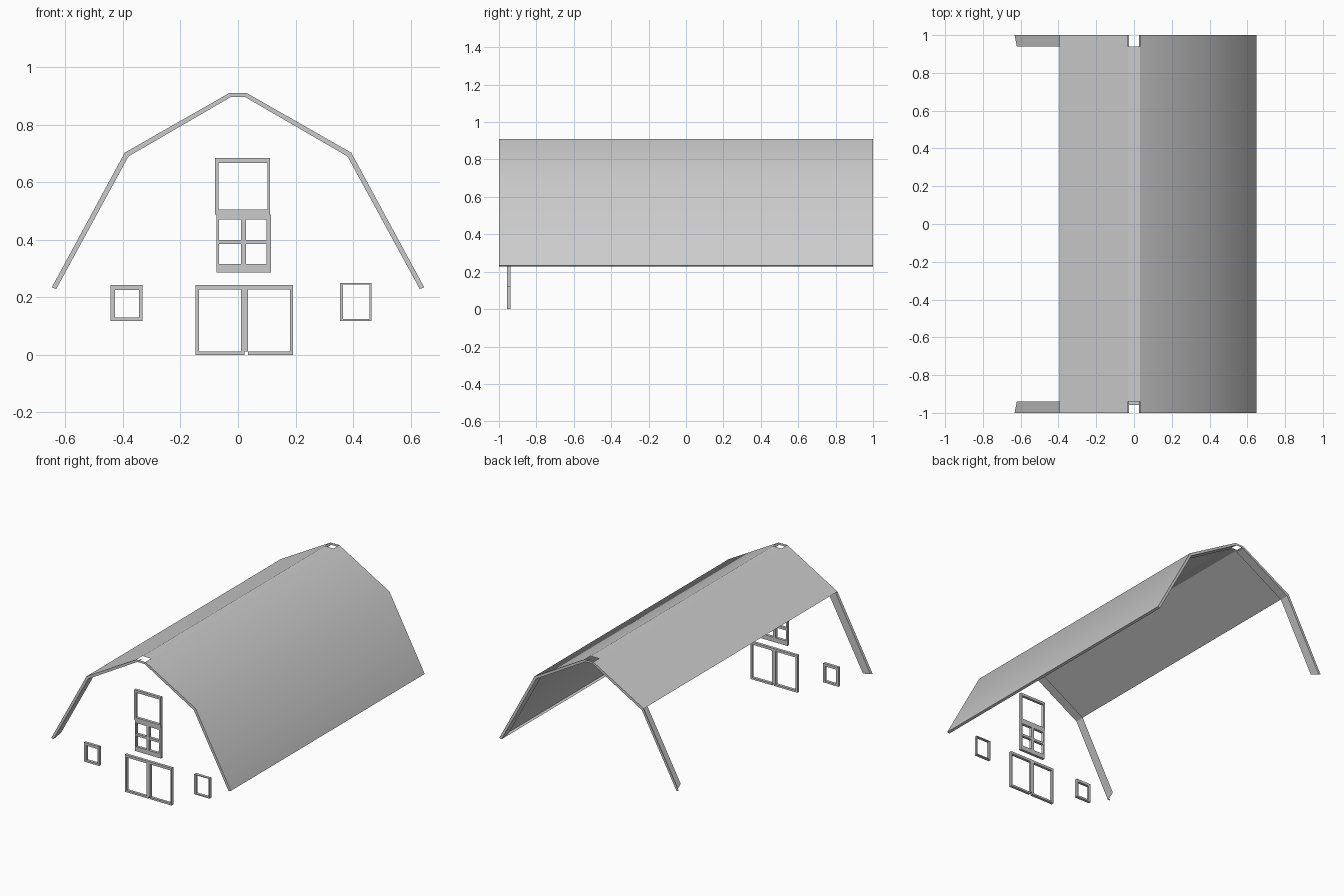
import bpy, bmesh, math
from mathutils import Vector

if "Cube" in bpy.data.objects:
    bpy.data.objects.remove(bpy.data.objects["Cube"])

END, SOFFIT = 1.0, 0.94
half_outer = [(0.648, 0.234), (0.394, 0.703), (0.031, 0.910)]
half_inner = [(0.632, 0.229), (0.381, 0.690), (0.026, 0.896)]


def mirrored(half):
    return [(-x, z) for x, z in half] + half[::-1]


outer, inner = mirrored(half_outer), mirrored(half_inner)


def finish(bm, name, smooth=False):
    mesh = bpy.data.meshes.new(name)
    bm.to_mesh(mesh)
    bm.free()
    ob = bpy.data.objects.new(name, mesh)
    bpy.context.collection.objects.link(ob)
    if smooth:
        bpy.ops.object.select_all(action='DESELECT')
        bpy.context.view_layer.objects.active = ob
        ob.select_set(True)
        bpy.ops.object.shade_smooth_by_angle(angle=math.radians(40))
    return ob


def quad(bm, pts, facing):
    f = bm.faces.new([bm.verts.new(p) for p in pts])
    f.normal_update()
    if f.normal.dot(Vector(facing)) < 0:
        f.normal_flip()


def strip(bm, a, b, y0, y1, facing):
    # panel between two profile points, running along y
    quad(bm, [(a[0], y0, a[1]), (b[0], y0, b[1]),
              (b[0], y1, b[1]), (a[0], y1, a[1])], facing)


def weld(bm):
    bmesh.ops.remove_doubles(bm, verts=bm.verts[:], dist=0.0005)


# Outer roof slopes: left has only its upper panel, right has both plus the eave
for name, segments in (("left_roof", [1]), ("right_roof", [3, 4])):
    bm = bmesh.new()
    for i in segments:
        strip(bm, outer[i], outer[i + 1], -END, END, (0, 0, 1))
    if name == "right_roof":
        strip(bm, outer[5], inner[5], -END, END, (0, 0, -1))
    weld(bm)
    finish(bm, name, smooth=True)

# Flat ridge strip, stopping short of both gables
bm = bmesh.new()
strip(bm, outer[2], outer[3], -SOFFIT, SOFFIT, (0, 0, 1))
finish(bm, "ridge")

# Gable rims and the soffit strips beneath the overhang
for s, name in ((-1, "front_gable_trim"), (1, "back_gable_trim")):
    bm = bmesh.new()
    for i in range(5):
        a, b, c, d = outer[i], outer[i + 1], inner[i + 1], inner[i]
        quad(bm, [(x, s * END, z) for x, z in (a, b, c, d)], (0, s, 0))
        if i == 2:
            continue
        # the soffit's free end is cut at a slant at the eaves
        c2 = (0.620, 0.251) if i == 4 else c
        d2 = (-0.620, 0.251) if i == 0 else d
        quad(bm, [(d[0], s * END, d[1]), (c[0], s * END, c[1]),
                  (c2[0], s * SOFFIT, c2[1]), (d2[0], s * SOFFIT, d2[1])], (0, 0, -1))
    weld(bm)
    finish(bm, name)


def frame(name, xs, zs, holes, y0=-0.957, y1=-0.939):
    # plate of grid cells with open panes, extruded to a solid frame
    bm = bmesh.new()
    for i in range(len(xs) - 1):
        for j in range(len(zs) - 1):
            if (i, j) not in holes:
                quad(bm, [(xs[i], y0, zs[j]), (xs[i + 1], y0, zs[j]),
                          (xs[i + 1], y0, zs[j + 1]), (xs[i], y0, zs[j + 1])], (0, -1, 0))
    weld(bm)
    front = bm.faces[:]
    back = bmesh.ops.duplicate(bm, geom=front)["geom"]
    bmesh.ops.delete(bm, geom=front, context='FACES')
    ext = bmesh.ops.extrude_face_region(
        bm, geom=[g for g in back if isinstance(g, bmesh.types.BMFace)],
        use_keep_orig=True)["geom"]
    bmesh.ops.translate(bm, vec=(0, y1 - y0, 0),
                        verts=[g for g in ext if isinstance(g, bmesh.types.BMVert)])
    bmesh.ops.recalc_face_normals(bm, faces=bm.faces[:])
    finish(bm, name)


# Double door, loft windows and the two side windows
frame("double_door", [-0.147, -0.135, 0.010, 0.023, 0.035, 0.181, 0.191],
      [0, 0.012, 0.227, 0.243], {(1, 1), (4, 1), (3, 0)})
frame("loft_upper_window", [-0.080, -0.068, 0.102, 0.111],
      [0.488, 0.505, 0.668, 0.684], {(1, 1)})
frame("loft_lower_window", [-0.075, -0.066, 0.010, 0.028, 0.099, 0.114],
      [0.286, 0.316, 0.385, 0.400, 0.470, 0.488],
      {(i, j) for i in (1, 3) for j in (1, 3)})
frame("left_window", [-0.443, -0.427, -0.345, -0.333],
      [0.118, 0.130, 0.226, 0.243], {(1, 1)})
frame("right_window", [0.354, 0.366, 0.457, 0.465],
      [0.118, 0.125, 0.245, 0.250], {(1, 1)})
